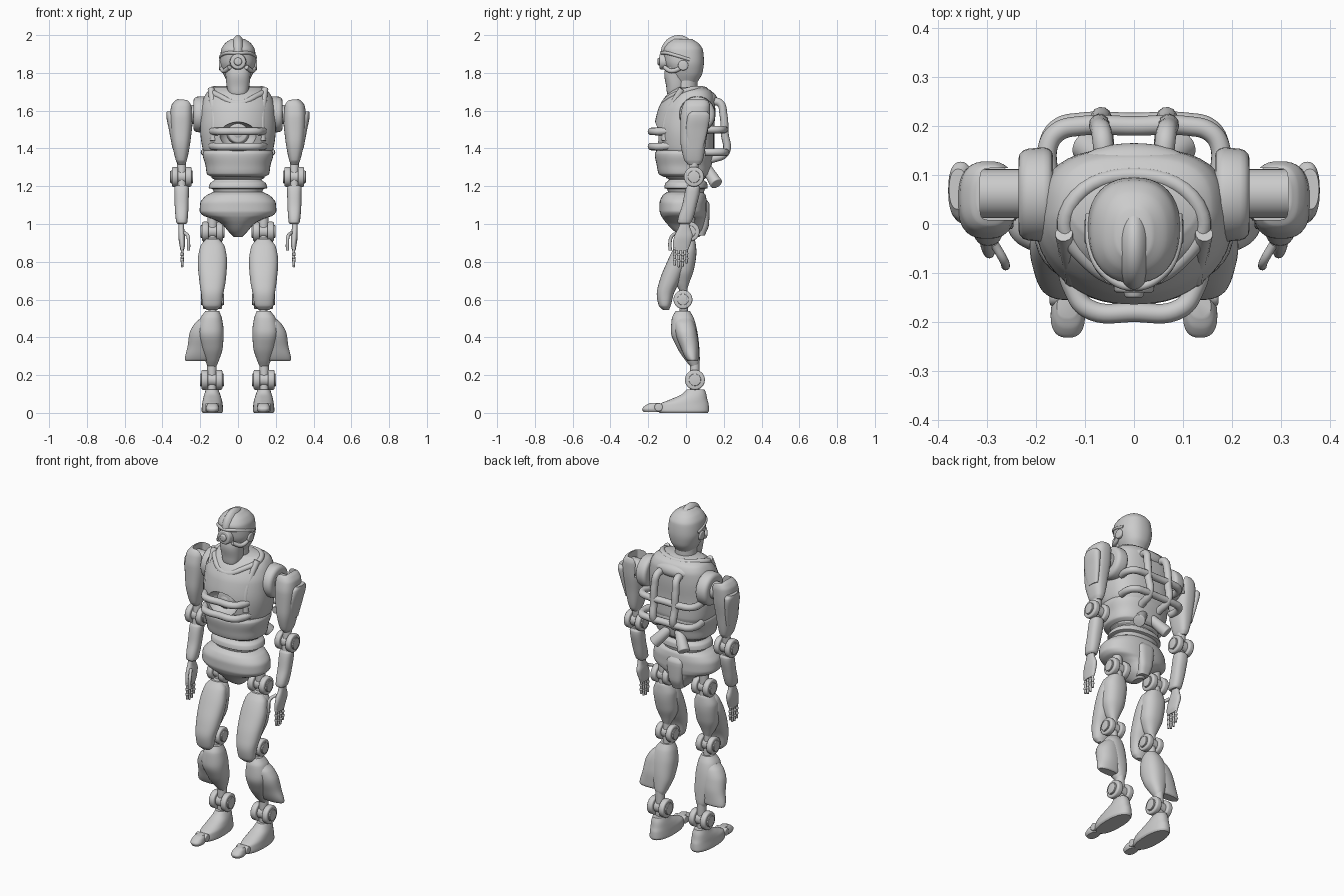
import bpy, bmesh, math
from mathutils import Matrix, Vector

default = bpy.data.objects.get("Cube")
if default:
    bpy.data.objects.remove(default, do_unlink=True)

grey = bpy.data.materials.new("plain_grey")
grey.use_nodes = True
grey.diffuse_color = (0.6, 0.6, 0.6, 1)
grey.node_tree.nodes["Principled BSDF"].inputs["Base Color"].default_value = (0.6, 0.6, 0.6, 1)
parts = []


def add(name, data, mirror=False, bevel=0):
    """Link a part, with optional mirroring across x and rounded rims."""
    part = bpy.data.objects.new(name, data)
    bpy.context.collection.objects.link(part)
    data.materials.append(grey)
    if bevel:
        rim = part.modifiers.new("rim", "BEVEL")
        rim.width, rim.segments = bevel, 3
    if mirror:
        part.modifiers.new("mirror", "MIRROR").use_mirror_merge = False
    parts.append(part)
    return part


def finish(name, bm, **options):
    bmesh.ops.recalc_face_normals(bm, faces=bm.faces)
    mesh = bpy.data.meshes.new(name)
    bm.to_mesh(mesh)
    bm.free()
    return add(name, mesh, **options)


def slopes(heights, values):
    """Tangents that never overshoot between sections."""
    steps = [(v - u) / (b - a) for a, b, u, v in zip(heights, heights[1:], values, values[1:])]
    inner = [2 * p * q / (p + q) if p * q > 0 else 0 for p, q in zip(steps, steps[1:])]
    return [steps[0]] + inner + [steps[-1]]


def loft(name, sections, power=2.3, mirror=False, front_power=None, sides=40, fine=5):
    """Skin over sections given as height, x range, y range."""
    columns = list(zip(*sections))
    heights = columns[0]
    tangents = [slopes(heights, c) for c in columns]
    rows = []
    for i in range(len(sections) - 1):
        span = heights[i + 1] - heights[i]
        for k in range(fine + (i == len(sections) - 2)):
            t = k / fine
            ease = t * t * (3 - 2 * t)
            rows.append([c[i] + (c[i + 1] - c[i]) * ease
                         + span * t * (1 - t) * ((1 - t) * m[i] - t * m[i + 1])
                         for c, m in zip(columns, tangents)])
    bm = bmesh.new()
    rings = []
    for z, left, right, front, back in rows:
        ring = []
        for k in range(sides):
            a = math.tau * k / sides
            p = front_power if front_power and k > sides / 2 else power
            u, v = (math.copysign(abs(w) ** (2 / p), w) for w in (math.cos(a), math.sin(a)))
            ring.append(bm.verts.new(((left + right + u * (right - left)) / 2,
                                      (front + back + v * (back - front)) / 2, z)))
        rings.append(ring)
    for low, high in zip(rings, rings[1:]):
        for k in range(sides):
            n = (k + 1) % sides
            bm.faces.new((low[k], low[n], high[n], high[k]))
    bm.faces.new(rings[0])
    bm.faces.new(rings[-1])
    return finish(name, bm, mirror=mirror)


def body(name, sections, power=2.3, front_power=None):
    """Loft centred on x, given as height, half width, y range."""
    return loft(name, [(z, -w, w, f, b) for z, w, f, b in sections], power, front_power=front_power)


def rod(name, start, end, r1, r2=None, bevel=0, mirror=False):
    a, b = Vector(start), Vector(end)
    place = Matrix.Translation((a + b) / 2) @ (b - a).to_track_quat("Z", "Y").to_matrix().to_4x4()
    bm = bmesh.new()
    bmesh.ops.create_cone(bm, cap_ends=True, segments=32, radius1=r1, radius2=r2 or r1,
                          depth=(b - a).length, matrix=place)
    return finish(name, bm, mirror=mirror, bevel=bevel)


def ball(name, centre, radii, mirror=False):
    bm = bmesh.new()
    bmesh.ops.create_uvsphere(bm, u_segments=32, v_segments=18, radius=1,
                              matrix=Matrix.Translation(centre) @ Matrix.Diagonal((*radii, 1)))
    return finish(name, bm, mirror=mirror)


def tube(name, points, radius, mirror=False, cyclic=False):
    curve = bpy.data.curves.new(name, "CURVE")
    curve.dimensions, curve.bevel_depth, curve.use_fill_caps = "3D", radius, True
    curve.bevel_resolution, curve.resolution_u = 4, 8
    for side in (1, -1) if mirror else (1,):
        spline = curve.splines.new("BEZIER")
        spline.bezier_points.add(len(points) - 1)
        spline.use_cyclic_u = cyclic
        for knot, (x, y, z) in zip(spline.bezier_points, points):
            knot.co = (side * x, y, z)
            knot.handle_left_type = knot.handle_right_type = "AUTO"
    return add(name, curve)


def arch(points):
    """Complete a symmetric path from its +x half."""
    return points + [(-x, y, z) for x, y, z in reversed(points) if x]


def carve(part, cutter):
    cutter.hide_render = True
    cut = part.modifiers.new("cut", "BOOLEAN")
    cut.operation, cut.object = "DIFFERENCE", cutter
    return cutter


# Head
body("helmet", [(1.75, .055, -.07, .06), (1.80, .08, -.09, .087), (1.86, .095, -.115, .095),
                (1.92, .09, -.12, .09), (1.955, .07, -.10, .068), (1.98, .035, -.07, .03)])
body("jaw", [(1.67, .03, -.085, -.045), (1.69, .048, -.10, -.02), (1.73, .06, -.105, 0),
             (1.79, .066, -.115, 0), (1.83, .07, -.11, 0)])
body("neck", [(1.58, .075, -.07, .07), (1.68, .062, -.065, .06), (1.78, .06, -.06, .06)], 2)
ball("crest", (0, -.04, 1.9), (.042, .095, .1))
tube("brow", arch([(.09, .02, 1.87), (.088, -.045, 1.89), (.06, -.1, 1.905), (0, -.128, 1.905)]), .009)
tube("cheek_guard", [(.088, -.02, 1.83), (.075, -.075, 1.81), (.045, -.115, 1.83)], .012, mirror=True)
rod("eye_housing", (0, -.09, 1.86), (0, -.14, 1.86), .046, .04, bevel=.006)
rod("eye_lens", (0, -.13, 1.86), (0, -.15, 1.86), .024, .018, bevel=.004)
rod("ear_disc", (.08, -.015, 1.84), (.101, -.015, 1.84), .027, bevel=.006, mirror=True)

# Torso
chest = body("chest", [(1.36, .17, -.14, .14), (1.40, .188, -.162, .15), (1.50, .2, -.168, .15),
                       (1.60, .197, -.15, .155), (1.66, .184, -.12, .153), (1.70, .162, -.085, .138),
                       (1.725, .125, -.045, .10)], 2.8, 1.9)
chest_cutter = carve(chest, ball("chest_cutter", (0, -.17, 1.47), (.1, .1, .07)))
ball("core", (0, -.09, 1.48), (.06, .045, .05))
rod("core_ring", (0, -.08, 1.48), (0, -.13, 1.48), .062, .05, bevel=.008)
body("abdomen", [(1.25, .14, -.12, .11), (1.265, .165, -.145, .125), (1.31, .172, -.155, .135),
                 (1.37, .187, -.165, .148), (1.39, .18, -.155, .145)], 2.5, 2.2)
tube("collar", [(.138, .02, 1.71), (.095, -.075, 1.675), (0, -.115, 1.64), (-.095, -.075, 1.675),
                (-.138, .02, 1.71), (0, .10, 1.71)], .016, cyclic=True)
tube("chest_strap", [(.143, -.02, 1.715), (.135, -.058, 1.655), (.125, -.104, 1.55), (.13, -.112, 1.44)],
     .018, mirror=True)
for height in (1.49, 1.41):
    tube("chest_bar", arch([(.14, -.08, height + .005), (.125, -.13, height), (.095, -.172, height),
                            (0, -.18, height)]), .02)

# Back frame
ball("back_pad", (0, .125, 1.66), (.11, .04, .04))
for height, reach in ((1.5, .2), (1.38, .207)):
    tube("back_bar", arch([(.175, .10, height), (.175, .16, height), (.155, reach - .012, height),
                           (.11, reach, height), (0, reach, height)]), .02)
tube("back_post", [(.06, .13, 1.65), (.065, .18, 1.64), (.07, .198, 1.58), (.07, .205, 1.48),
                   (.065, .21, 1.38), (.06, .13, 1.34)], .021, mirror=True)
rod("exhaust_pipe", (.02, .10, 1.31), (.1, .162, 1.212), .026, .034, bevel=.006, mirror=True)

# Waist and pelvis
body("waist", [(1.14, .12, -.09, .09), (1.185, .135, -.10, .10), (1.19, .155, -.115, .115),
               (1.215, .148, -.11, .112), (1.235, .125, -.09, .095), (1.245, .14, -.105, .105),
               (1.27, .135, -.10, .10)])
body("pelvis", [(.93, .02, -.01, .07), (.96, .05, -.06, .095), (1.0, .085, -.10, .105),
                (1.025, .13, -.12, .105), (1.045, .185, -.132, .108), (1.07, .203, -.14, .11),
                (1.11, .2, -.14, .11), (1.15, .17, -.125, .105), (1.17, .13, -.10, .09)])
body("tail_block", [(.94, .03, .04, .10), (1.0, .045, .04, .122), (1.1, .055, .04, .125), (1.14, .04, .04, .10)], 3)


# Hinges: two discs on an axle, with hub caps on both sides
def hinge(name, x, y, z, radius, half):
    rod(name + "_axle", (x - half, y, z), (x + half, y, z), radius * .65, mirror=True)
    for side in (-1, 1):
        near, far = x + side * half * .34, x + side * half * .92
        rod(name + "_disc", (near, y, z), (far, y, z), radius, bevel=.008, mirror=True)
        rod(name + "_cap", (far, y, z), (x + side * (half + .004), y, z), radius * .6, bevel=.003, mirror=True)


hinge("elbow", .298, .042, 1.25, .053, .057)
hinge("hip", .135, .02, .96, .052, .06)
hinge("knee", .135, -.016, .6, .05, .056)
hinge("ankle", .138, .047, .175, .053, .06)

# Arms
rod("shoulder_disc", (.165, .06, 1.58), (.236, .06, 1.58), .098, .092, bevel=.02, mirror=True)
rod("shoulder_axle", (.2, .062, 1.58), (.318, .062, 1.58), .05, mirror=True)
upper_arm = loft("upper_arm", [(1.315, .28, .318, .01, .075), (1.34, .27, .33, -.01, .09),
                               (1.45, .25, .352, -.03, .108), (1.56, .24, .36, -.03, .125),
                               (1.62, .24, .355, -.02, .128), (1.65, .25, .337, -.005, .12),
                               (1.662, .265, .32, .015, .10)], 2.6, mirror=True)
arm_cutter = carve(upper_arm, loft("arm_cutter", [(1.54, .2, .314, .008, .114), (1.70, .2, .314, .008, .114)],
                                   8, mirror=True))
loft("arm_fin", [(1.40, .32, .347, .01, .09), (1.50, .325, .366, 0, .115), (1.575, .328, .379, .01, .127),
                 (1.595, .34, .377, .03, .112)], 2.4, mirror=True)
rod("elbow_shaft", (.298, .045, 1.33), (.298, .03, 1.17), .024, mirror=True)
loft("forearm", [(1.0, .275, .318, -.035, .02), (1.01, .268, .327, -.045, .03), (1.1, .262, .335, -.02, .057),
                 (1.19, .26, .337, 0, .075), (1.205, .268, .328, .01, .067)], 2.4, mirror=True)
loft("palm", [(.86, .287, .305, -.068, .01), (.89, .28, .31, -.07, .022), (.94, .28, .316, -.06, .035),
              (.98, .285, .316, -.04, .022), (1.01, .285, .315, -.03, .015)], 2.5, mirror=True)
for finger in range(4):
    y, length = -.06 + finger * .021, (.03, .033, .032, .026)[finger]
    for joint in range(3):
        top = .87 - joint * length
        rod("finger", (.296, y, top), (.295, y, top - length), .0075, .006, bevel=.002, mirror=True)
        ball("knuckle", (.296, y, top), (.0095, .0095, .0095), mirror=True)
tube("thumb", [(.285, -.04, .955), (.265, -.075, .935), (.262, -.085, .90), (.262, -.083, .86)], .009, mirror=True)

# Legs
rod("hip_shaft", (.135, .02, 1.06), (.135, .02, .88), .027, mirror=True)
loft("thigh", [(.65, .115, .155, -.035, .005), (.69, .095, .175, -.06, .018), (.76, .07, .2, -.08, .042),
               (.85, .067, .205, -.06, .055), (.905, .085, .185, -.035, .05), (.925, .105, .165, -.01, .035)],
     mirror=True)
loft("thigh_guard", [(.545, .11, .165, -.122, -.09), (.57, .088, .187, -.145, -.08), (.63, .078, .195, -.155, -.065),
                     (.70, .065, .205, -.14, -.03), (.80, .058, .213, -.10, .01), (.88, .07, .2, -.06, .02),
                     (.92, .10, .17, -.03, .01)], 2.3, mirror=True)
rod("knee_shaft", (.135, -.016, .7), (.135, -.01, .5), .022, mirror=True)
loft("shin", [(.245, .115, .16, .025, .065), (.28, .10, .175, -.005, .073), (.35, .08, .2, -.05, .07),
              (.43, .076, .215, -.08, .06), (.50, .085, .2, -.075, .042), (.54, .10, .172, -.055, .02)], mirror=True)
loft("shin_fin", [(.275, .14, .277, .01, .06), (.285, .13, .281, 0, .066), (.35, .12, .267, -.03, .067),
                  (.42, .11, .257, -.055, .058), (.47, .11, .232, -.06, .045), (.50, .12, .2, -.05, .03)],
     2.2, mirror=True)
rod("ankle_shaft", (.138, .047, .27), (.138, .047, .10), .025, mirror=True)
loft("foot", [(0, .085, .187, -.14, .115), (.012, .079, .193, -.148, .122), (.045, .081, .19, -.14, .12),
              (.07, .086, .186, -.085, .113), (.10, .095, .178, -.02, .107), (.125, .105, .17, .005, .098)],
     2.3, mirror=True)
loft("toe", [(.004, .107, .163, -.225, -.14), (.02, .1, .17, -.232, -.14), (.04, .105, .165, -.215, -.14),
             (.052, .115, .157, -.19, -.145)], 2.5, mirror=True)
rod("toe_hinge", (.1, -.145, .03), (.172, -.145, .03), .022, bevel=.005, mirror=True)

# Apply modifiers, then shade smooth while keeping crisp rims
for part in parts:
    bpy.ops.object.select_all(action="DESELECT")
    part.select_set(True)
    bpy.context.view_layer.objects.active = part
    bpy.ops.object.convert(target="MESH")
    bpy.ops.object.shade_smooth_by_angle(angle=math.radians(40))
for cutter in (chest_cutter, arm_cutter):
    bpy.data.objects.remove(cutter, do_unlink=True)
